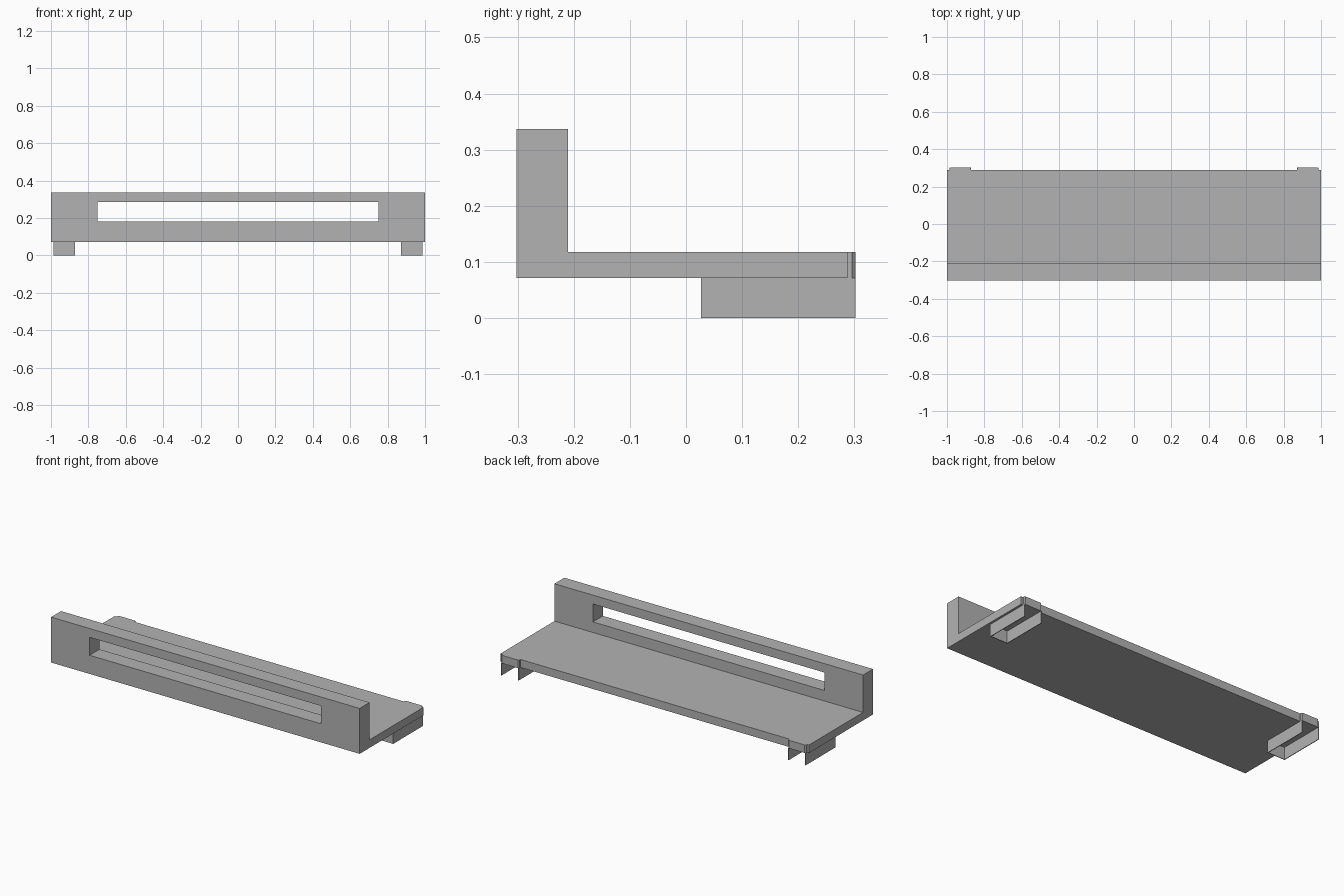
import bpy
import bmesh

cube = bpy.data.objects.get("Cube")
if cube:
    bpy.data.objects.remove(cube, do_unlink=True)

GREY = (0.45, 0.45, 0.45, 1)
grey = bpy.data.materials.new("plain grey")
grey.use_nodes = True
grey.diffuse_color = GREY
grey.node_tree.nodes["Principled BSDF"].inputs["Base Color"].default_value = GREY


def prism(name, outline, axis, start, end):
    """Extrude a closed 2D outline along x (outline in y, z) or z (outline in x, y)."""
    def place(a, b, t):
        return (t, a, b) if axis == "x" else (a, b, t)
    bm = bmesh.new()
    face = bm.faces.new([bm.verts.new(place(a, b, start)) for a, b in outline])
    result = bmesh.ops.extrude_face_region(bm, geom=[face])
    moved = [g for g in result["geom"] if isinstance(g, bmesh.types.BMVert)]
    bmesh.ops.translate(bm, verts=moved, vec=place(0, 0, end - start))
    bmesh.ops.recalc_face_normals(bm, faces=bm.faces)
    mesh = bpy.data.meshes.new(name)
    bm.to_mesh(mesh)
    bm.free()
    mesh.materials.append(grey)
    obj = bpy.data.objects.new(name, mesh)
    bpy.context.collection.objects.link(obj)
    return obj


FRONT, WALL_BACK, SHELF_BACK, TAB_BACK = -0.302, -0.21, 0.288, 0.302
BASE, SHELF_TOP, WALL_TOP = 0.071, 0.118, 0.337

# L-shaped shelf with its upright front wall
shelf = prism("shelf_and_front_wall", [
    (FRONT, BASE), (SHELF_BACK, BASE), (SHELF_BACK, SHELF_TOP),
    (WALL_BACK, SHELF_TOP), (WALL_BACK, WALL_TOP), (FRONT, WALL_TOP)],
    "x", -1, 1)

# Long slot cut through the front wall
cutter = prism("slot_cutter", [(-0.4, 0.18), (-0.15, 0.18), (-0.15, 0.285), (-0.4, 0.285)],
               "x", -0.75, 0.75)
cutter.hide_render = True
cutter.hide_set(True)
cut = shelf.modifiers.new("slot", "BOOLEAN")
cut.operation = "DIFFERENCE"
cut.solver = "EXACT"
cut.object = cutter

# Thin U-shaped feet, open at the back and below, each with a chamfered tab
INNER, OUTER, FOOT_FRONT, SHEET, CHAMFER = 0.872, 0.987, 0.027, 0.004, 0.006
for side, label in ((1, "left"), (-1, "right")):
    channel = [
        (OUTER, TAB_BACK), (OUTER, FOOT_FRONT), (INNER, FOOT_FRONT), (INNER, TAB_BACK),
        (INNER + SHEET, TAB_BACK), (INNER + SHEET, FOOT_FRONT + SHEET),
        (OUTER - SHEET, FOOT_FRONT + SHEET), (OUTER - SHEET, TAB_BACK)]
    prism(label + "_foot", [(side * x, y) for x, y in channel], "z", 0, BASE)
    tab = [
        (INNER, SHELF_BACK), (INNER, TAB_BACK - CHAMFER), (INNER + CHAMFER, TAB_BACK),
        (OUTER - CHAMFER, TAB_BACK), (OUTER, TAB_BACK - CHAMFER), (OUTER, SHELF_BACK)]
    prism(label + "_tab", [(side * x, y) for x, y in tab], "z", BASE, SHELF_TOP)
